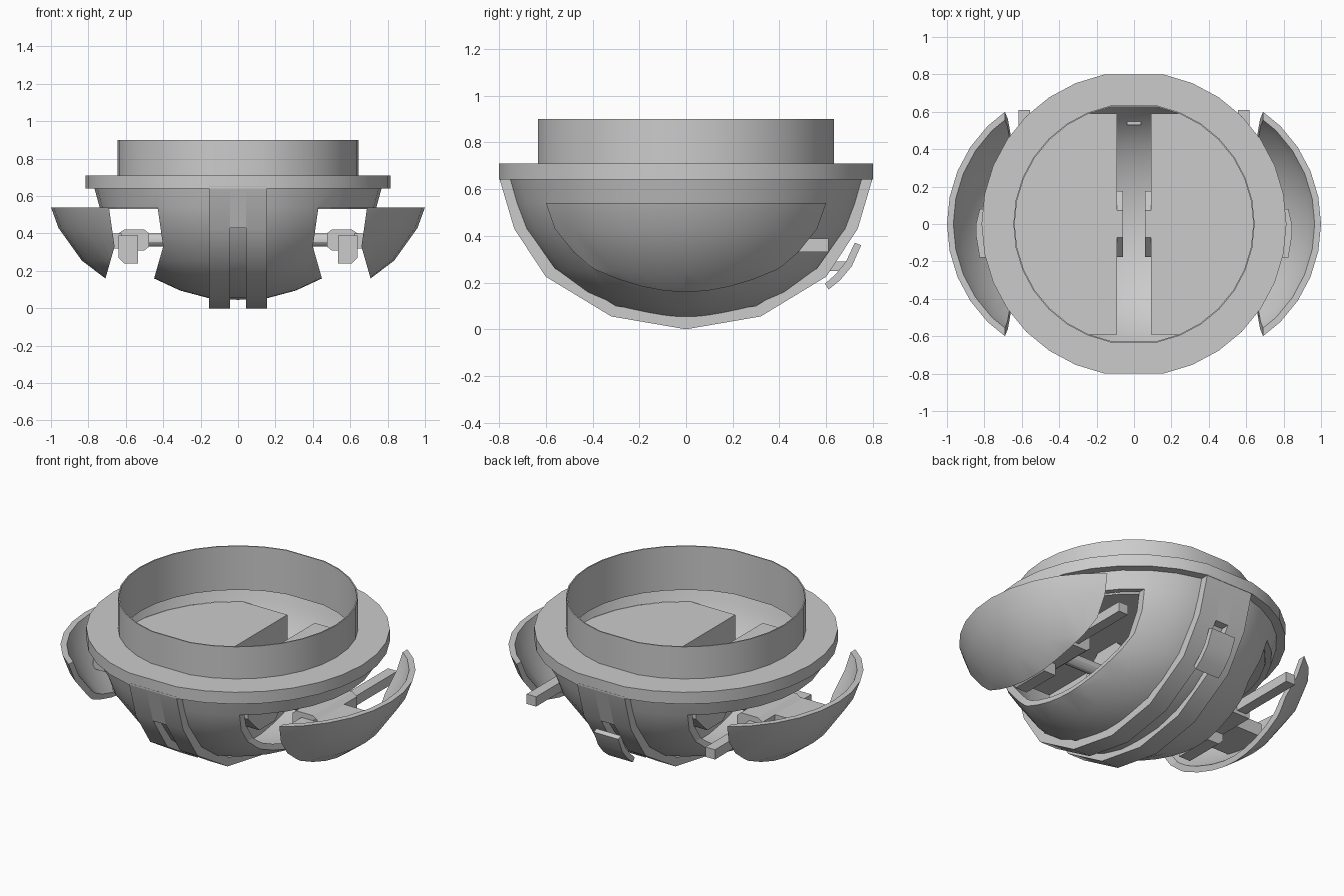
import bpy, bmesh, math

if "Cube" in bpy.data.objects:
    bpy.data.objects.remove(bpy.data.objects["Cube"])

# ---------- helpers ----------
def finish(name, bm, smooth=True):
    bmesh.ops.recalc_face_normals(bm, faces=bm.faces)
    me = bpy.data.meshes.new(name)
    bm.to_mesh(me)
    bm.free()
    ob = bpy.data.objects.new(name, me)
    bpy.context.collection.objects.link(ob)
    return shade(ob) if smooth else ob

def shade(ob):
    bpy.ops.object.select_all(action='DESELECT')
    ob.select_set(True)
    bpy.context.view_layer.objects.active = ob
    bpy.ops.object.shade_smooth_by_angle(angle=math.radians(30))
    return ob

# angles every 11.25 degrees, flat across the front and back
ANGLES = [i * math.tau / 32 for i in range(32) if i not in (8, 24)]

def lathe(name, prof, closed=False, smooth=True):
    bm = bmesh.new()
    rings = []
    for r, z in prof:
        if r == 0:
            rings.append([bm.verts.new((0, 0, z))] * len(ANGLES))
        else:
            rings.append([bm.verts.new((r * math.cos(a), r * math.sin(a), z)) for a in ANGLES])
    pairs = list(zip(rings, rings[1:])) + ([(rings[-1], rings[0])] if closed else [])
    n = len(ANGLES)
    for p, q in pairs:
        for i in range(n):
            j = (i + 1) % n
            bm.faces.new(list(dict.fromkeys((p[i], p[j], q[j], q[i]))))
    return finish(name, bm, smooth)

def prism(name, pts, lo, hi, axis='x', smooth=False):
    """Extrude a closed outline along x (points are y,z) or y (points are x,z)."""
    bm = bmesh.new()
    def put(t, p):
        return bm.verts.new((t, *p) if axis == 'x' else (p[0], t, p[1]))
    a, b = [put(lo, p) for p in pts], [put(hi, p) for p in pts]
    bm.faces.new(a)
    bm.faces.new(b)
    for i in range(len(pts)):
        j = (i + 1) % len(pts)
        bm.faces.new((a[i], a[j], b[j], b[i]))
    return finish(name, bm, smooth)

def box(name, x0, x1, y0, y1, z0, z1):
    x0, x1 = sorted((x0, x1))
    return prism(name, [(y0, z0), (y1, z0), (y1, z1), (y0, z1)], x0, x1)

def rod(name, x0, x1, y, z, r, n):
    pts = [(y + r * math.cos((i + .5) * math.tau / n), z + r * math.sin((i + .5) * math.tau / n))
           for i in range(n)]
    return prism(name, pts, x0, x1, smooth=n > 8)

def boolean(ob, cutter, op):
    m = ob.modifiers.new("cut", 'BOOLEAN')
    m.object, m.operation, m.solver = cutter, op, 'EXACT'
    bpy.context.view_layer.objects.active = ob
    bpy.ops.object.modifier_apply(modifier=m.name)

# ---------- bowl with side openings, and the shells that came out of them ----------
OUTER = [(0, .045), (.16, .055), (.31, .095), (.45, .16), (.575, .255), (.70, .43), (.74, .54), (.77, .65)]
INNER = [(.74, .65), (.71, .55), (.67, .445), (.552, .28), (.435, .187), (.30, .125), (.155, .085), (0, .075)]
bowl = lathe("bowl", OUTER + INNER)
for s, side in ((1, "right"), (-1, "left")):
    cut = [(s * x, z) for x, z in ((.43, .54), (.40, .33), (.45, .155), (.46, -.1), (1.2, -.1), (1.2, .54))]
    cutter = prism("cutter", cut, -1, 1, 'y')
    shell = lathe(side + "_shell", OUTER + INNER)
    boolean(shell, cutter, 'INTERSECT')
    boolean(bowl, cutter, 'DIFFERENCE')
    shell.location.x = s * .26
    bpy.data.objects.remove(cutter)

# ---------- rim flange and collar ----------
lathe("rim_flange", [(.815, .64), (.815, .71), (.64, .71), (.64, .64)], closed=True)
lathe("collar", [(.645, .64), (.645, .90), (.638, .90), (.638, .64)], closed=True)

# ---------- raised keel band, split by a groove ----------
half = [(.80, .65), (.735, .43), (.60, .225), (.32, .055)]
half_in = [(.75, .65), (.68, .43), (.56, .26), (.30, .10)]
ring = ([(-y, z) for y, z in half] + [(0, .0)] + half[::-1]
        + half_in + [(0, .055)] + [(-y, z) for y, z in half_in[::-1]])
for s, side in ((1, "right"), (-1, "left")):
    prism(side + "_keel_band", ring, *sorted((s * .042, s * .155)), smooth=True)
for s, end in ((-1, "front"), (1, "back")):
    prism(end + "_keel_top", [(s * y, z) for y, z in (half[0], half[1], half_in[1], half_in[0])], -.042, .042)

# ---------- rear flap and its link ----------
prism("rear_flap", [(.61, .17), (.66, .21), (.71, .27), (.75, .36), (.722, .37),
                    (.685, .29), (.64, .235), (.595, .195)], -.08, .08, smooth=True)
box("rear_flap_link", -.038, .038, .53, .69, .25, .29)

# ---------- interior decks, walls and side weapons ----------
for s, side in ((1, "right"), (-1, "left")):
    # flat deck that roofs the opening
    bm = bmesh.new()
    arc = [(.705 * math.cos(a), .705 * math.sin(a)) for a in
           [math.radians(d) for d in (-56.8, -45, -33.75, -22.5, -11.25, 0, 11.25, 22.5, 33.75, 45, 56.8)]]
    outline = [(.09, -.59)] + arc + [(.09, .59)]
    bm.faces.new([bm.verts.new((s * x, y, .54)) for x, y in outline])
    ext = bmesh.ops.extrude_face_region(bm, geom=bm.faces[:])
    for v in ext["geom"]:
        if isinstance(v, bmesh.types.BMVert):
            v.co.z -= .01
    finish(side + "_deck", bm, False)
    # upright wall beside the keel channel
    wall = [(-.59, .54), (-.59, .335), (-.54, .28), (-.30, .12), (0, .07),
            (.30, .12), (.54, .28), (.59, .335), (.59, .54)]
    prism(side + "_inner_wall", wall, *sorted((s * .09, s * .10)))
    # hub, axle and weapon
    rod(side + "_hub", s * .06, s * .19, 0, .36, .19, 8)
    rod(side + "_axle", s * .19, s * .50, 0, .365, .037, 12)
    body = [(s * x, z) for x, z in ((.475, .33), (.50, .31), (.64, .31), (.64, .40), (.61, .42), (.50, .42), (.475, .40))]
    prism(side + "_weapon_body", body, -.17, .2, 'y')
    grip = [(s * x, z) for x, z in ((.535, .24), (.61, .24), (.64, .27), (.64, .39), (.535, .39))]
    prism(side + "_weapon_grip", grip, -.26, -.02, 'y')
    box(side + "_barrel", s * .555, s * .617, .2, .61, .33, .388)
    # bracket tying the weapon to the shell
    plan = [(.62, -.18), (.825, -.18), (.845, -.06), (.845, 0), (.825, .08), (.62, .08)]
    bm = bmesh.new()
    f = bm.faces.new([bm.verts.new((s * x, y, .32)) for x, y in plan])
    ext = bmesh.ops.extrude_face_region(bm, geom=[f])
    for v in ext["geom"]:
        if isinstance(v, bmesh.types.BMVert):
            v.co.z += .08
    finish(side + "_shell_bracket", bm, False)

for name in ("bowl", "right_shell", "left_shell"):
    shade(bpy.data.objects[name])
